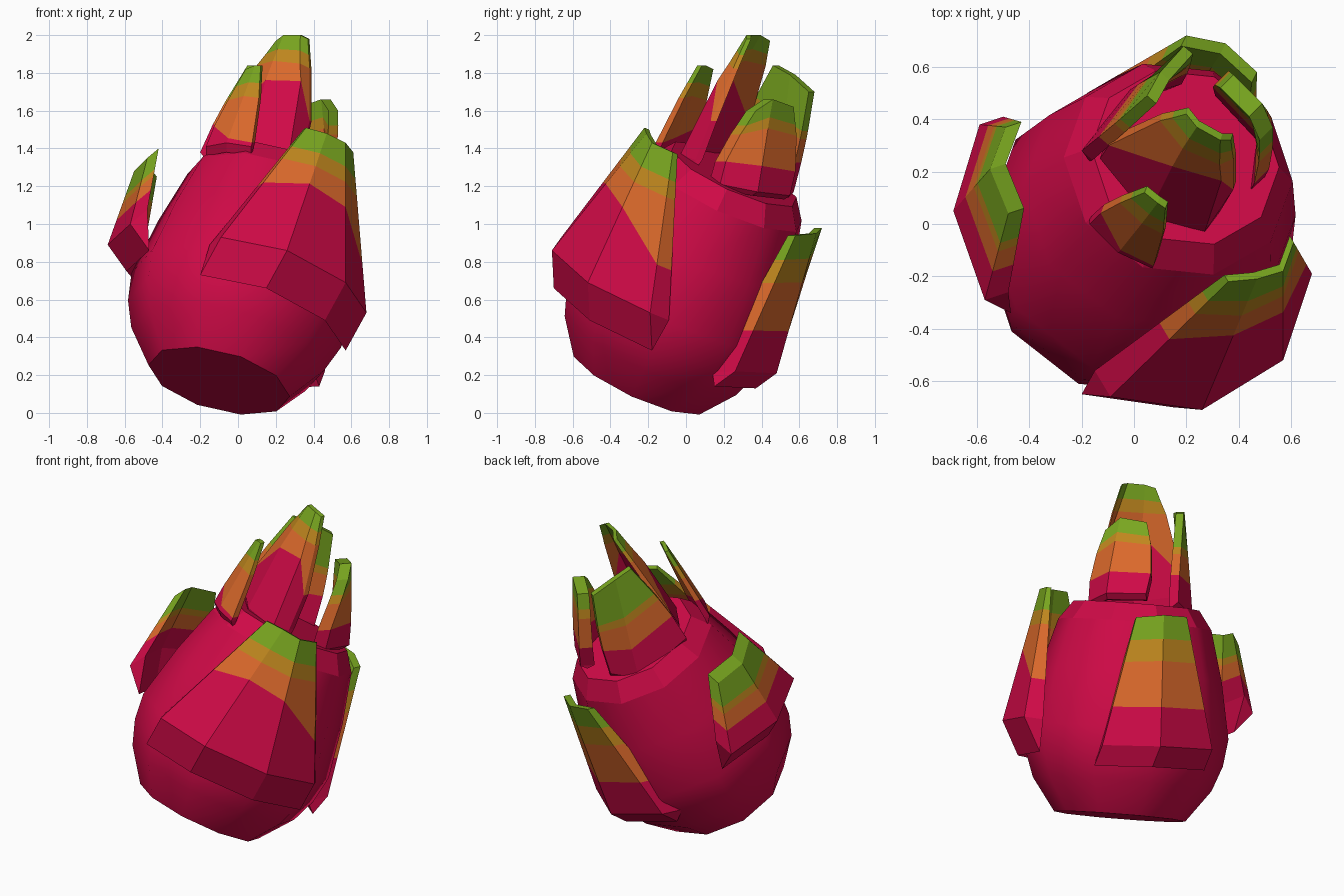
import bpy, bmesh, math
from mathutils import Vector

cube = bpy.data.objects.get("Cube")
if cube:
    bpy.data.objects.remove(cube, do_unlink=True)


def make_material(name, color):
    mat = bpy.data.materials.new(name)
    mat.use_nodes = True
    mat.diffuse_color = (*color, 1)
    mat.node_tree.nodes["Principled BSDF"].inputs["Base Color"].default_value = (*color, 1)
    return mat


PINK, ORANGE, OCHRE, GREEN = range(4)
materials = [
    make_material("skin pink", (0.62, 0.003, 0.062)),
    make_material("leaf orange", (0.7, 0.14, 0.024)),
    make_material("leaf ochre", (0.52, 0.24, 0.013)),
    make_material("leaf green", (0.19, 0.38, 0.014)),
]


def finish(name, bm):
    bmesh.ops.recalc_face_normals(bm, faces=bm.faces)
    mesh = bpy.data.meshes.new(name)
    bm.to_mesh(mesh)
    bm.free()
    obj = bpy.data.objects.new(name, mesh)
    bpy.context.collection.objects.link(obj)
    for mat in materials:
        mesh.materials.append(mat)
    return obj


# Fruit body: a ten-sided turned profile on a leaning axis
SIDES = 10
FOOT = Vector((-0.1, -0.25, 0.17))
AXIS = Vector((0.24, 0.41, 0.89)).normalized()


def make_body(name, profile):
    bm = bmesh.new()
    side = (Vector((1, 0, 0)) - AXIS * AXIS.x).normalized()
    back = AXIS.cross(side)
    rings = []
    for radius, height in profile:
        ring = []
        for k in range(SIDES):
            a = math.tau * k / SIDES
            offset = (side * math.cos(a) + back * math.sin(a)) * radius
            ring.append(bm.verts.new(FOOT + AXIS * height + offset))
        rings.append(ring)
    for low, high in zip(rings, rings[1:]):
        for k in range(SIDES):
            n = (k + 1) % SIDES
            bm.faces.new((low[k], low[n], high[n], high[k]))
    bm.faces.new(rings[0][::-1])
    bm.faces.new(rings[-1])
    return finish(name, bm)


body = make_body("fruit_body", [
    (0.385, 0), (0.525, 0.19), (0.58, 0.34), (0.6, 0.5),
    (0.535, 0.83), (0.45, 1.13), (0.37, 1.24)])
for other in bpy.context.selected_objects:
    other.select_set(False)
body.select_set(True)
bpy.context.view_layer.objects.active = body
bpy.ops.object.shade_smooth_by_angle(angle=math.radians(42))
# Keep the rim facets and both end caps flat
for poly in list(body.data.polygons)[-SIDES - 2:]:
    poly.use_smooth = False


def make_leaf(name, base, tip, lip, inset, starts, bands=(0.72, 0.83), belly=1.0, root=1.5):
    """Thick folded leaf: outer rows, inner rows, then the lip under the base.
    starts is where orange begins on each lengthwise edge."""
    bm = bmesh.new()
    base, tip = [Vector(p) for p in base], [Vector(p) for p in tip]
    lip, inset = Vector(lip), Vector(inset)
    last = len(base) - 1

    def outer_row(fs):
        pts = [b.lerp(t, f) for b, t, f in zip(base, tip, fs)]
        mid = sum(pts, Vector()) / len(pts)
        return [(mid + (p - mid) * (1 + (belly - 1) * math.sin(math.pi * f)), f)
                for p, f in zip(pts, fs)]

    outer, inner = [], []
    levels = [[f] * (last + 1) for f in (0, *bands, 1)]
    levels.insert(1, starts)
    for level in levels:
        row = outer_row(level)
        outer.append([bm.verts.new(p) for p, f in row])
        inner.append([bm.verts.new(p + inset * (root + (1 - root) * f)) for p, f in row])
    under = [bm.verts.new(p + lip) for p in base]

    loop = outer + inner[::-1] + [under]
    colors = [PINK, ORANGE, OCHRE, GREEN, GREEN, GREEN, OCHRE, ORANGE, PINK, PINK, PINK]
    for i, color in enumerate(colors):
        a, b = loop[i], loop[(i + 1) % len(loop)]
        for k in range(last):
            bm.faces.new((a[k], a[k + 1], b[k + 1], b[k])).material_index = color
    # Side walls
    for k in (0, last):
        for color in range(4):
            bm.faces.new((outer[color][k], outer[color + 1][k],
                          inner[color + 1][k], inner[color][k])).material_index = color
        bm.faces.new((outer[0][k], inner[0][k], under[k]))
    return finish(name, bm)


# Leaves around the body
make_leaf("front_leaf",
          [(-0.09, -0.66, 0.93), (0.26, -0.71, 0.86), (0.57, -0.52, 0.69), (0.68, -0.19, 0.53)],
          [(0.36, -0.22, 1.51), (0.47, -0.21, 1.48), (0.57, -0.18, 1.43), (0.61, -0.07, 1.38)],
          (-0.11, 0.01, -0.2), (-0.015, 0.025, -0.01), (0.5, 0.57, 0.54, 0.3), root=4)
make_leaf("right_leaf",
          [(-0.57, -0.29, 1.0), (-0.69, 0.05, 0.89), (-0.59, 0.38, 0.77)],
          [(-0.48, 0.04, 1.35), (-0.55, 0.21, 1.28), (-0.49, 0.37, 1.2)],
          (0.1, -0.05, -0.14), (0.06, 0.02, 0.05), (0.33, 0.33, 0.33), (0.56, 0.66))
make_leaf("back_leaf",
          [(0.46, 0.26, 0.22), (0.2, 0.48, 0.21), (-0.18, 0.5, 0.32)],
          [(0.47, 0.58, 0.94), (0.35, 0.69, 0.95), (0.2, 0.72, 0.98)],
          (-0.03, -0.11, -0.08), (-0.02, -0.04, 0), (0.3, 0.3, 0.3), (0.65, 0.82), root=3)

# Crown leaves on the rim
make_leaf("tall_crown_leaf",
          [(-0.13, 0.25, 1.43), (0.05, 0.03, 1.42), (0.27, -0.03, 1.37), (0.33, 0.05, 1.34)],
          [(0.2, 0.42, 1.97), (0.24, 0.37, 2.0), (0.33, 0.32, 2.0), (0.37, 0.32, 1.98)],
          (0, 0, -0.05), (0.008, 0.025, 0), (0.22, 0.55, 0.58, 0.35), (0.76, 0.87), 1.25)
make_leaf("small_crown_leaf",
          [(-0.17, 0.0, 1.41), (-0.06, -0.11, 1.43), (0.07, -0.17, 1.41)],
          [(0.04, 0.12, 1.82), (0.09, 0.08, 1.84), (0.12, 0.06, 1.84)],
          (0, 0.02, -0.05), (0.01, 0.025, 0), (0.25, 0.06, 0.05), (0.6, 0.78), 1.15)
make_leaf("rear_crown_leaf",
          [(-0.2, 0.28, 1.38), (-0.02, 0.51, 1.16), (0.14, 0.57, 1.17)],
          [(0.05, 0.49, 1.84), (0.1, 0.58, 1.79), (0.19, 0.68, 1.7)],
          (0.03, -0.04, -0.04), (0.035, -0.03, 0), (0.3, 0.3, 0.3), (0.54, 0.62), 1.08, 1.2)
make_leaf("left_crown_leaf",
          [(0.5, 0.18, 1.21), (0.53, 0.38, 1.17), (0.37, 0.55, 1.15)],
          [(0.53, 0.37, 1.6), (0.49, 0.46, 1.66), (0.38, 0.57, 1.62)],
          (-0.03, -0.03, -0.02), (-0.05, -0.05, 0), (0.3, 0.28, 0.28), (0.68, 0.8), 1.2, 1.2)
